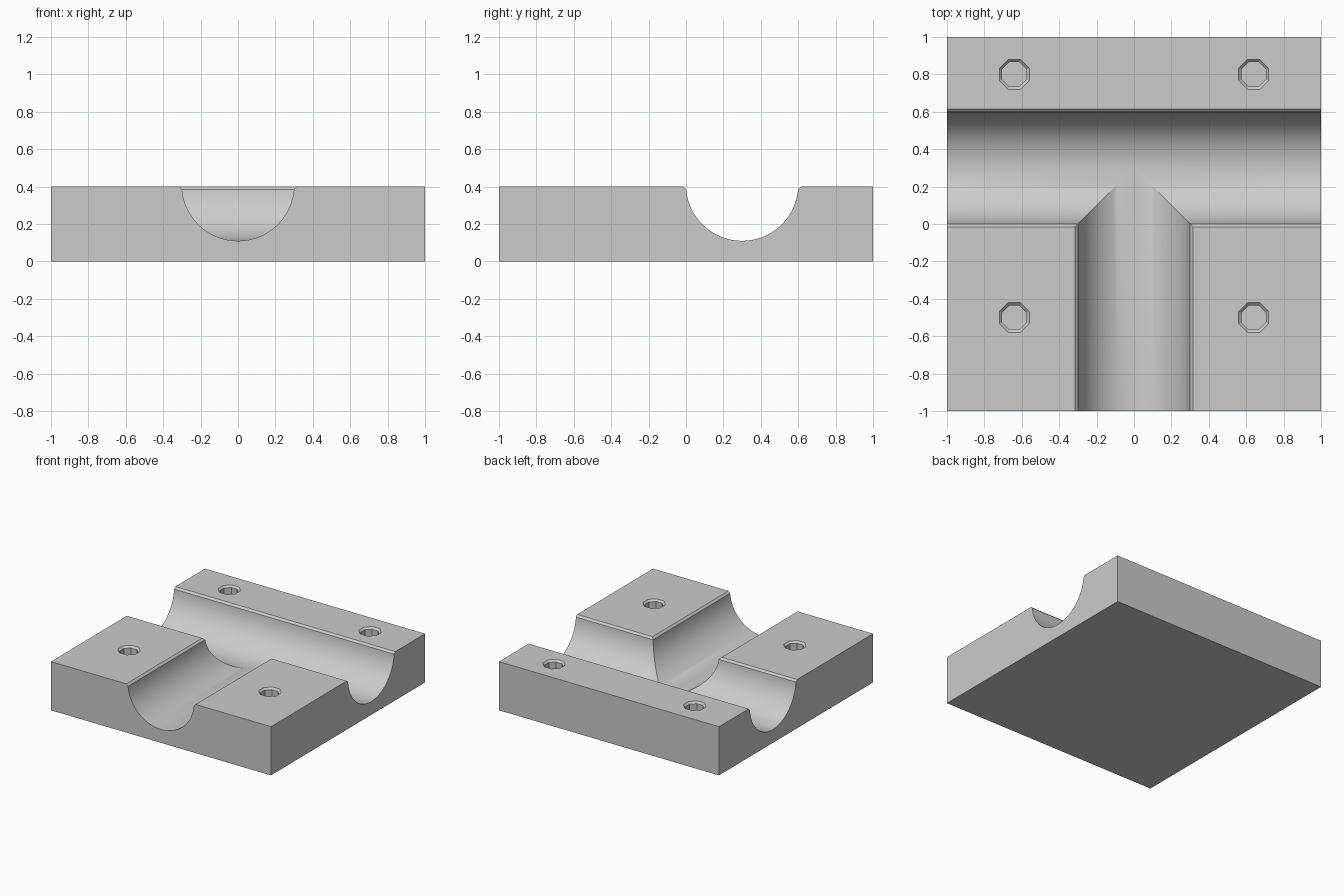
import bpy
import bmesh
from math import sin, cos, pi, radians
from mathutils import Matrix, Vector

old = bpy.data.objects.get("Cube")
if old:
    bpy.data.objects.remove(old, do_unlink=True)

HEIGHT, RADIUS, CHAMFER = 0.4, 0.3, 0.015
AXIS_Z = 0.41      # height of the channel axes
CHANNEL_Y = 0.3    # position of the cross channel
HOLE_DEPTH = 0.2

grey = bpy.data.materials.new("plain grey")
grey.use_nodes = True
color = (0.6, 0.6, 0.6, 1)
grey.diffuse_color = color
grey.node_tree.nodes["Principled BSDF"].inputs["Base Color"].default_value = color


def make_object(name, bm):
    bmesh.ops.recalc_face_normals(bm, faces=bm.faces)
    mesh = bpy.data.meshes.new(name)
    bm.to_mesh(mesh)
    bm.free()
    mesh.materials.append(grey)
    obj = bpy.data.objects.new(name, mesh)
    bpy.context.collection.objects.link(obj)
    return obj


def loft(name, rings):
    """Solid through rings of equal point count, capped at both ends."""
    bm = bmesh.new()
    loops = [[bm.verts.new(p) for p in ring] for ring in rings]
    n = len(loops[0])
    for a, b in zip(loops, loops[1:]):
        for i in range(n):
            j = (i + 1) % n
            bm.faces.new((a[i], a[j], b[j], b[i]))
    bm.faces.new(loops[0])
    bm.faces.new(loops[-1])
    return make_object(name, bm)


def channel_profile(segments=48):
    """Half round groove with chamfered lips, open above the block."""
    lip = RADIUS + CHAMFER
    start = radians(184.8)
    sweep = radians(170.4)
    arc = [(RADIUS * cos(start + sweep * i / segments),
            AXIS_Z + RADIUS * sin(start + sweep * i / segments))
           for i in range(segments + 1)]
    return [(-lip, 0.5), (-lip, HEIGHT)] + arc + [(lip, HEIGHT), (lip, 0.5)]


def octagon(x, y, z, apothem):
    r = apothem / cos(pi / 8)
    return [(x + r * cos(pi / 8 + k * pi / 4),
             y + r * sin(pi / 8 + k * pi / 4), z) for k in range(8)]


# Block
bm = bmesh.new()
bmesh.ops.create_cube(bm, size=1, matrix=Matrix.Translation((0, 0, HEIGHT / 2))
                      @ Matrix.Diagonal(Vector((2, 2, HEIGHT, 1))))
block = make_object("channel_block", bm)

# Cross channel and the branch that meets it from the front
profile = channel_profile()
cutters = [
    loft("cross_channel_cutter",
         [[(x, CHANNEL_Y + u, z) for u, z in profile] for x in (-1.1, 1.1)]),
    loft("branch_channel_cutter",
         [[(u, y, z) for u, z in profile] for y in (-1.1, CHANNEL_Y)]),
]

# Four blind octagonal holes with chamfered rims
for side in (-1, 1):
    for y in (-0.5, 0.8):
        x = 0.64 * side
        wide, narrow = 0.08, 0.08 - CHAMFER
        cutters.append(loft("hole_cutter", [
            octagon(x, y, HEIGHT - HOLE_DEPTH, narrow),
            octagon(x, y, HEIGHT - CHAMFER, narrow),
            octagon(x, y, HEIGHT, wide),
            octagon(x, y, HEIGHT + 0.1, wide)]))

# Cut the block, then remove the cutters
bpy.ops.object.select_all(action='DESELECT')
bpy.context.view_layer.objects.active = block
block.select_set(True)
for cutter in cutters:
    cutter.hide_render = True
    cut = block.modifiers.new("cut", 'BOOLEAN')
    cut.operation = 'DIFFERENCE'
    cut.solver = 'EXACT'
    cut.object = cutter
    bpy.ops.object.modifier_apply(modifier=cut.name)
for cutter in cutters:
    bpy.data.objects.remove(cutter, do_unlink=True)

bpy.ops.object.shade_smooth_by_angle(angle=radians(25))
